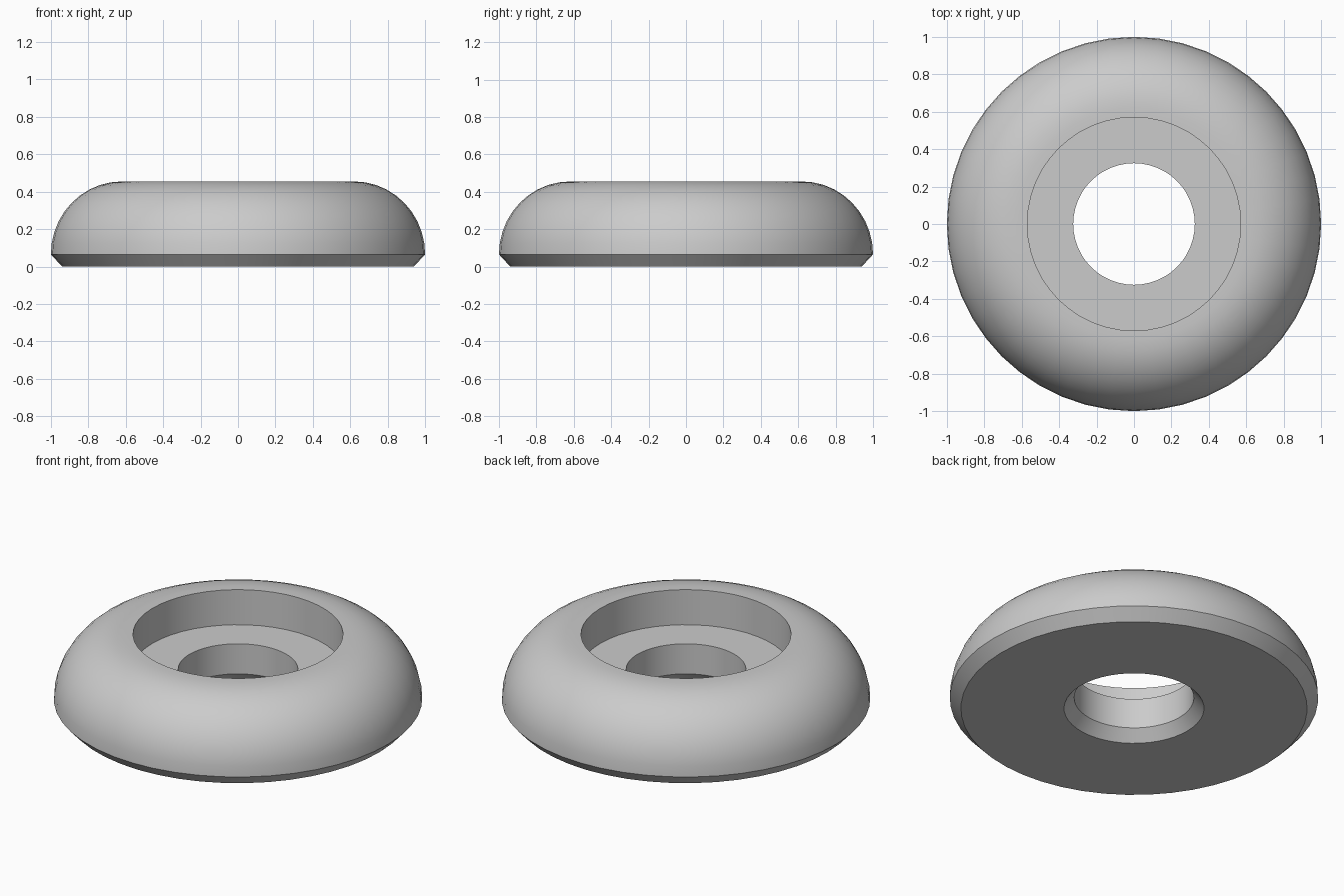
import bpy, bmesh, math

cube = bpy.data.objects.get("Cube")
if cube:
    bpy.data.objects.remove(cube, do_unlink=True)

SEGMENTS = 48
ARC_STEPS = 10

# Plain grey material
grey = bpy.data.materials.new("plain grey")
grey.use_nodes = True
colour = (0.6, 0.6, 0.6, 1)
grey.diffuse_color = colour
grey.node_tree.nodes["Principled BSDF"].inputs["Base Color"].default_value = colour

# Cross-section (radius, height): base, chamfer, rounded dome, recess, bore
profile = [(0.38, 0), (0.94, 0)]
for i in range(ARC_STEPS + 1):
    a = math.pi / 2 * i / ARC_STEPS
    profile.append((0.62 + 0.38 * math.cos(a), 0.065 + 0.39 * math.sin(a)))
profile += [(0.57, 0.455), (0.57, 0.245), (0.325, 0.245), (0.325, 0.065)]

# Revolve the closed cross-section into a ring
bm = bmesh.new()
rings = []
for s in range(SEGMENTS):
    t = 2 * math.pi * s / SEGMENTS
    rings.append([bm.verts.new((r * math.cos(t), r * math.sin(t), z))
                  for r, z in profile])
for s in range(SEGMENTS):
    here, after = rings[s], rings[(s + 1) % SEGMENTS]
    for i in range(len(profile)):
        j = (i + 1) % len(profile)
        bm.faces.new((here[i], after[i], after[j], here[j]))
bmesh.ops.recalc_face_normals(bm, faces=bm.faces)

mesh = bpy.data.meshes.new("bumper_ring")
bm.to_mesh(mesh)
bm.free()
mesh.materials.append(grey)
ring = bpy.data.objects.new("bumper_ring", mesh)
bpy.context.collection.objects.link(ring)

# Smooth dome and walls, crisp rims and chamfers
bpy.ops.object.select_all(action='DESELECT')
ring.select_set(True)
bpy.context.view_layer.objects.active = ring
bpy.ops.object.shade_smooth_by_angle(angle=math.radians(30))
